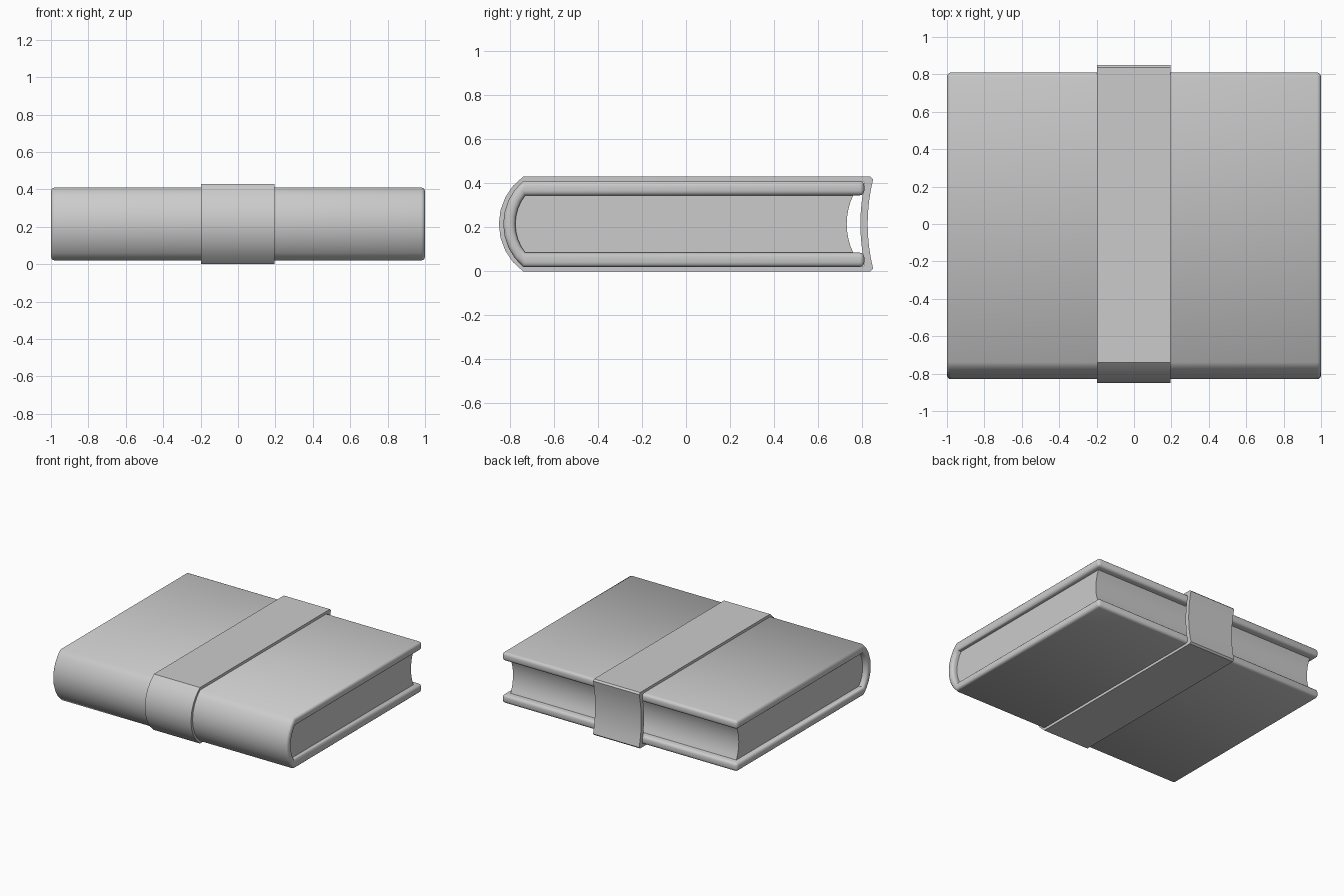
import bpy, bmesh, math

if "Cube" in bpy.data.objects:
    bpy.data.objects.remove(bpy.data.objects["Cube"])

MID = 0.215  # mid height of the book


def arc(y, half, depth, n=8):
    """Points from top to bottom, bulging by depth along y (sign gives side)."""
    r = (half * half + depth * depth) / (2 * abs(depth))
    s = 1 if depth > 0 else -1
    a = math.asin(half / r)
    c = y + depth - s * r
    return [(c + s * r * math.cos(a - 2 * a * i / n),
             MID + r * math.sin(a - 2 * a * i / n)) for i in range(n + 1)]


def finish(name, bm, angle):
    bmesh.ops.recalc_face_normals(bm, faces=bm.faces)
    me = bpy.data.meshes.new(name)
    bm.to_mesh(me)
    bm.free()
    ob = bpy.data.objects.new(name, me)
    bpy.context.collection.objects.link(ob)
    bpy.ops.object.select_all(action='DESELECT')
    ob.select_set(True)
    bpy.context.view_layer.objects.active = ob
    bpy.ops.object.shade_smooth_by_angle(angle=math.radians(angle))
    return ob


def strip(outer, inner, x0, x1, closed):
    """Extrude a wall between two matching profiles along x."""
    bm = bmesh.new()
    rows = [[bm.verts.new((x, y, z)) for y, z in p]
            for p, x in ((outer, x0), (inner, x0), (inner, x1), (outer, x1))]
    n = len(outer)
    for k in range(4):
        a, b = rows[k], rows[(k + 1) % 4]
        for i in range(n if closed else n - 1):
            j = (i + 1) % n
            bm.faces.new((a[i], a[j], b[j], b[i]))
    if not closed:
        for i in (0, n - 1):
            bm.faces.new([r[i] for r in rows])
    return bm


# Cover: U-shaped shell with a round spine and rounded rims
outer = [(0.81, 0.41)] + arc(-0.74, 0.195, -0.09) + [(0.81, 0.02)]
inner = [(0.81, 0.345)] + arc(-0.73, 0.13, -0.045) + [(0.81, 0.085)]
bm = strip(outer, inner, -1, 1, False)
rim = []
for e in bm.edges:
    a, b = e.verts
    on_tip = a.co.y > 0.8 and b.co.y > 0.8
    same_x = abs(a.co.x - b.co.x) < 1e-5
    across = same_x and len([f for f in e.link_faces
                             if abs(f.calc_center_median().x) > 0.99]) == 2
    if on_tip or (same_x and not across):
        rim.append(e)
bmesh.ops.bevel(bm, geom=rim, offset=0.021, offset_type='OFFSET', segments=3,
                profile=0.5, affect='EDGES', clamp_overlap=True)
finish("cover", bm, 50)

# Page block: round back, hollow fore edge
prof = arc(0.76, 0.132, -0.03) + arc(-0.732, 0.132, -0.046)[::-1]
prof = prof[:9] + prof[9:]
bm = bmesh.new()
face = bm.faces.new([bm.verts.new((-0.96, y, z)) for y, z in prof])
ext = bmesh.ops.extrude_face_region(bm, geom=[face], use_keep_orig=True)
for v in ext['geom']:
    if isinstance(v, bmesh.types.BMVert):
        v.co.x = 0.96
finish("page_block", bm, 40)

# Band wrapped round the book, dipping in at the fore edge
outer = ([(0.838, 0.43)] + arc(-0.74, 0.215, -0.11) + [(0.838, 0.0)]
         + arc(0.85, 0.203, -0.025)[::-1])
inner = ([(0.805, 0.405)] + arc(-0.74, 0.19, -0.085) + [(0.805, 0.025)]
         + arc(0.812, 0.184, -0.02)[::-1])
finish("band", strip(outer, inner, -0.197, 0.195, True), 40)
